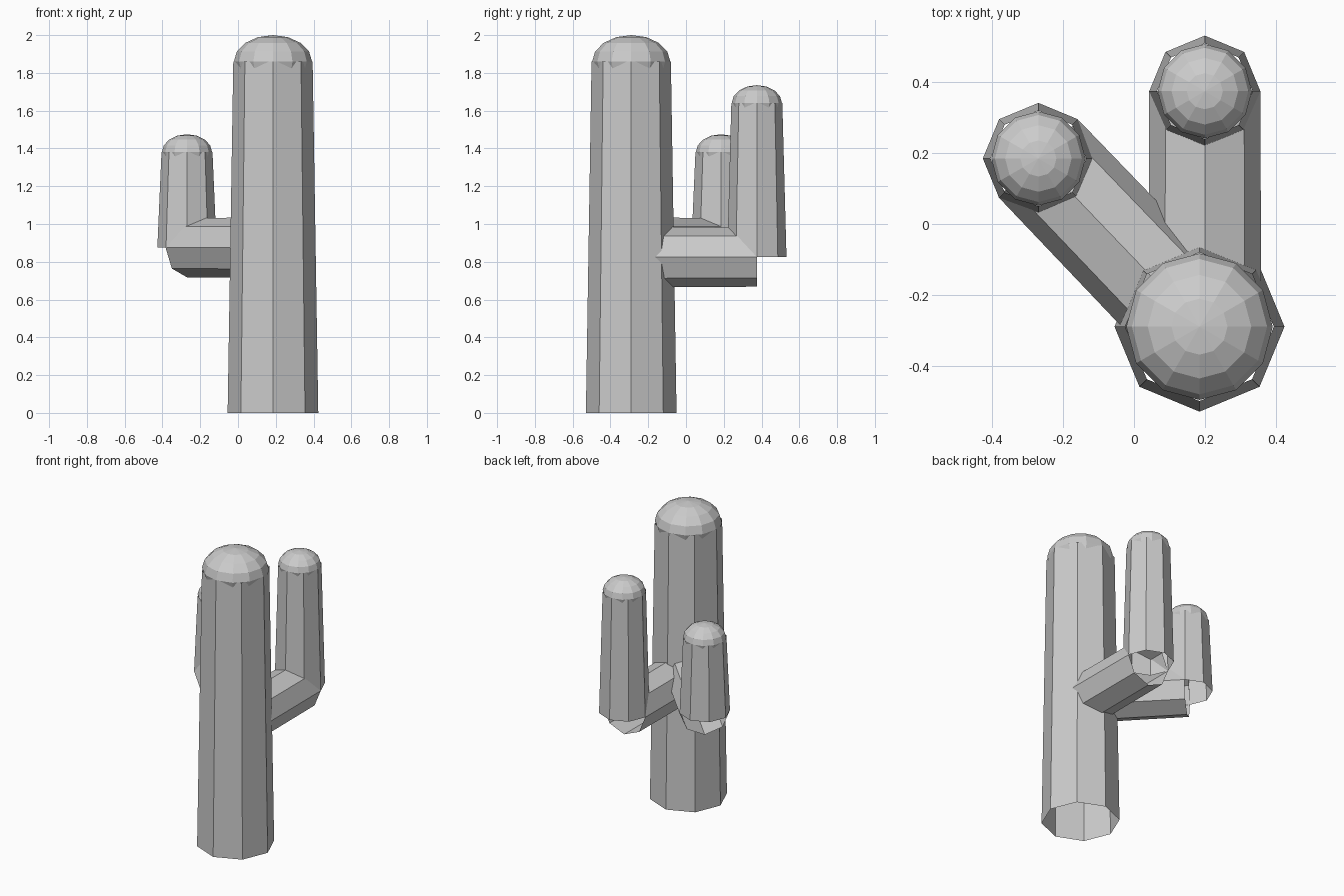
import bpy
import bmesh
from mathutils import Matrix, Vector

cube = bpy.data.objects.get("Cube")
if cube:
    bpy.data.objects.remove(cube, do_unlink=True)

# Single matte grey
grey = bpy.data.materials.new("plain grey")
grey.use_nodes = True
colour = (0.6, 0.6, 0.6, 1)
grey.diffuse_color = colour
grey.node_tree.nodes["Principled BSDF"].inputs["Base Color"].default_value = colour


def finish(name, bm):
    mesh = bpy.data.meshes.new(name)
    bm.to_mesh(mesh)
    bm.free()
    mesh.materials.append(grey)
    obj = bpy.data.objects.new(name, mesh)
    bpy.context.collection.objects.link(obj)
    return obj


def open_tube(name, start, end, r_start, r_end):
    """Eight-sided open tube with a corner on top when it lies flat."""
    start, end = Vector(start), Vector(end)
    axis = end - start
    bm = bmesh.new()
    bmesh.ops.create_cone(bm, cap_ends=False, segments=8, radius1=r_start,
                          radius2=r_end, depth=axis.length)
    turn = axis.to_track_quat("Z", "Y").to_matrix().to_4x4()
    bmesh.ops.transform(bm, verts=bm.verts,
                        matrix=Matrix.Translation((start + end) / 2) @ turn)
    return finish(name, bm)


def dome(name, centre, radius, height):
    """Flattened faceted ball that rounds off a column."""
    bm = bmesh.new()
    bmesh.ops.create_uvsphere(bm, u_segments=12, v_segments=8, radius=1)
    bmesh.ops.transform(bm, verts=bm.verts, matrix=Matrix.Translation(centre)
                        @ Matrix.Diagonal((radius, radius, height, 1)))
    return finish(name, bm)


def column(name, x, y, bottom, top, r_bottom, r_top, cap_height):
    open_tube(name, (x, y, bottom), (x, y, top), r_bottom, r_top)
    dome(name + "_dome", (x, y, top), r_top * 0.985, cap_height)


# Trunk
trunk_x, trunk_y = 0.185, -0.29
column("trunk", trunk_x, trunk_y, 0, 1.86, 0.24, 0.21, 0.14)

# Rear arm: upright and the branch joining it to the trunk
column("rear_arm", 0.2, 0.375, 0.825, 1.64, 0.157, 0.135, 0.095)
open_tube("rear_branch", (0.2, -0.19, 0.825), (0.2, 0.375, 0.825), 0.159, 0.157)

# Right arm: shorter upright and diagonal branch
column("right_arm", -0.27, 0.185, 0.875, 1.38, 0.157, 0.135, 0.095)
open_tube("right_branch", (trunk_x - 0.07, trunk_y + 0.073, 0.875),
          (-0.27, 0.185, 0.875), 0.159, 0.157)
